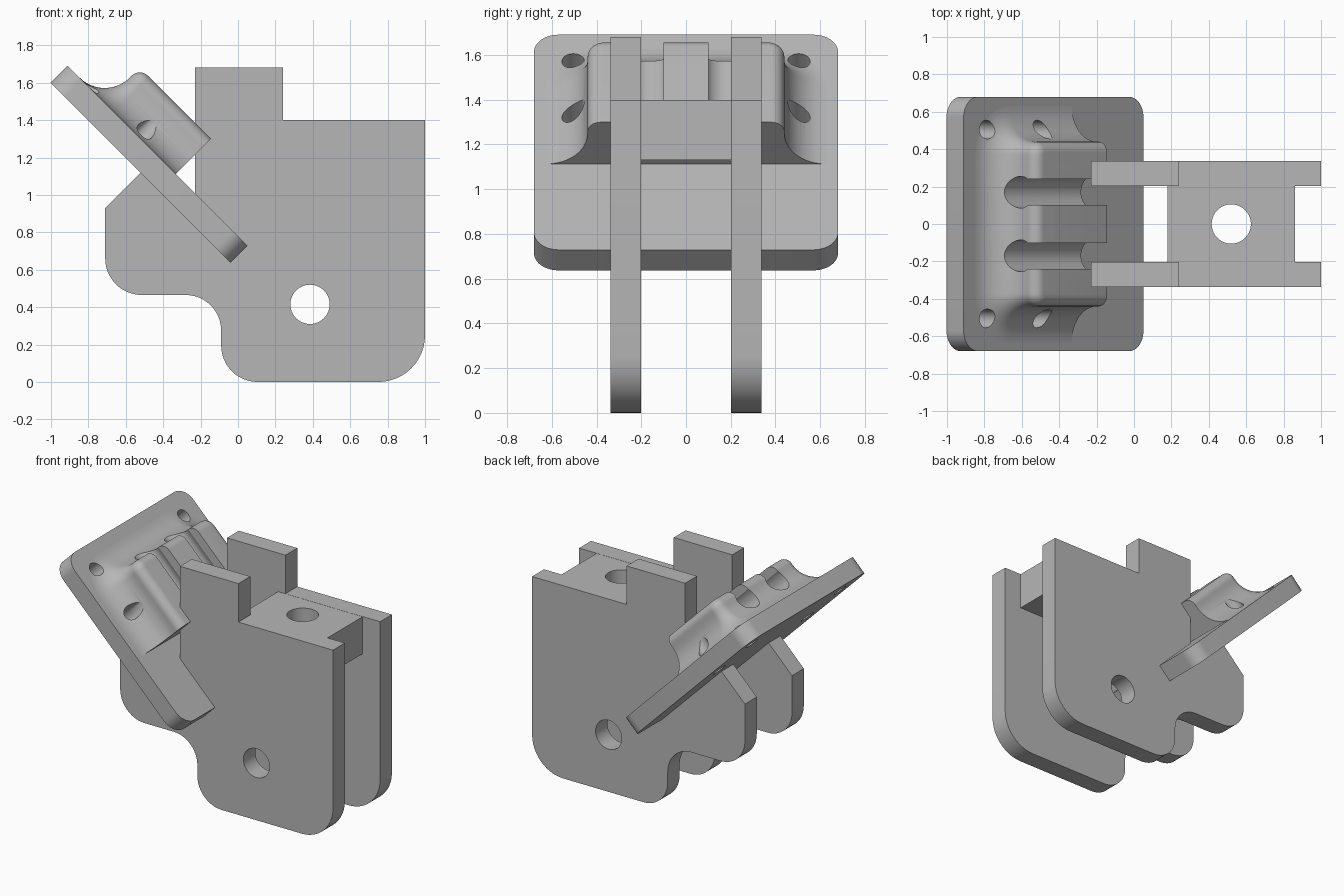
import bpy, bmesh
from math import sin, cos, radians
from mathutils import Matrix, Vector

old = bpy.data.objects.get("Cube")
if old:
    bpy.data.objects.remove(old, do_unlink=True)

grey = bpy.data.materials.new("light grey")
grey.use_nodes = True
grey.diffuse_color = (0.47, 0.47, 0.47, 1)
grey.node_tree.nodes["Principled BSDF"].inputs["Base Color"].default_value = grey.diffuse_color

# Working frames: upright side profile, tilted mounting face, and along the tilt
UPRIGHT = Matrix.Rotation(radians(90), 4, 'X')
TILT = Matrix.Translation((-0.43, 0, 1.21)) @ Matrix.Rotation(radians(45), 4, 'Y')
ALONG = TILT @ Matrix(((0, 0, 1, 0), (1, 0, 0, 0), (0, 1, 0, 0), (0, 0, 0, 1)))
FLAT = Matrix.Identity(4)


def arc(cx, cy, r, start, end, steps=12):
    angles = [radians(start + (end - start) * i / steps) for i in range(steps + 1)]
    return [(cx + r * cos(a), cy + r * sin(a)) for a in angles]


def circle(cx, cy, r):
    return arc(cx, cy, r, 0, 360, 40)[:-1]


def loft(name, rings, frame):
    """Skin a stack of matching (outline, height) rings and cap both ends."""
    bm = bmesh.new()
    loops = [[bm.verts.new(frame @ Vector((x, y, h))) for x, y in pts] for pts, h in rings]
    for low, high in zip(loops, loops[1:]):
        for i in range(len(low)):
            j = (i + 1) % len(low)
            bm.faces.new((low[i], low[j], high[j], high[i]))
    bm.faces.new(loops[0])
    bm.faces.new(loops[-1])
    bmesh.ops.recalc_face_normals(bm, faces=bm.faces)
    mesh = bpy.data.meshes.new(name)
    bm.to_mesh(mesh)
    bm.free()
    mesh.materials.append(grey)
    obj = bpy.data.objects.new(name, mesh)
    bpy.context.collection.objects.link(obj)
    return obj


def prism(name, pts, low, high, frame):
    return loft(name, [(pts, low), (pts, high)], frame)


def select(obj):
    bpy.ops.object.select_all(action='DESELECT')
    obj.select_set(True)
    bpy.context.view_layer.objects.active = obj


def cut(obj, cutter):
    cutter.hide_render = True
    mod = obj.modifiers.new("cut", 'BOOLEAN')
    mod.operation = 'DIFFERENCE'
    mod.solver = 'EXACT'
    mod.object = cutter
    select(obj)
    bpy.ops.object.modifier_apply(modifier=mod.name)
    bpy.data.objects.remove(cutter, do_unlink=True)


# Side plates with rounded feet and upright tabs
profile = ([(-0.71, 0.93), (-0.48, 1.16), (-0.23, 0.92), (-0.23, 1.68),
            (0.24, 1.68), (0.24, 1.4), (1, 1.4)]
           + arc(0.75, 0.25, 0.25, 0, -90)
           + arc(0.105, 0.195, 0.195, 270, 180)
           + arc(-0.28, 0.275, 0.19, 0, 90)
           + arc(-0.515, 0.66, 0.195, 270, 180))
parts = []
for side, y in (("right", 0.27), ("left", -0.27)):
    plate = prism(side + "_side_plate", profile, y - 0.068, y + 0.068, UPRIGHT)
    cut(plate, prism("pin_hole", circle(0.385, 0.415, 0.105), y - 0.2, y + 0.2, UPRIGHT))
    parts.append(plate)

# Cross block joining the side plates
block = prism("cross_block", [(0.18, -0.21), (0.86, -0.21), (0.86, 0.21), (0.18, 0.21)],
              1.13, 1.399, FLAT)
cut(block, prism("bolt_hole", circle(0.52, 0, 0.105), 1, 1.6, FLAT))
parts.append(block)

# Tilted mounting plate with rounded corners
e, r = 0.68, 0.11
c = e - r
outline = (arc(c, c, r, 0, 90) + arc(-c, c, r, 90, 180)
           + arc(-c, -c, r, 180, 270) + arc(c, -c, r, 270, 360))
mount = prism("mounting_plate", outline, -0.13, 0, TILT)
parts.append(mount)


# Raised boss flaring into the mounting plate on three sides
def boss_outline(offset):
    u, w, r = -0.40 - offset, 0.44 + offset, 0.07 + offset
    return ([(0.138, -w), (0.138, w)] + arc(u + r, w - r, r, 90, 180)
            + arc(u + r, r - w, r, 180, 270))


flare, crown = 0.19, 0.06
rings = [(boss_outline(flare), -0.02)]
for i in range(13):
    a = radians(7.5 * i)
    rings.append((boss_outline(flare * (1 - sin(a))), flare * (1 - cos(a))))
for i in range(9):
    a = radians(90 * i / 8)
    rings.append((boss_outline(-crown * (1 - cos(a))), 0.205 + crown * sin(a)))
boss = loft("raised_boss", rings, TILT)
parts.append(boss)

# Keyhole grooves running down the boss
for y in (-0.17, 0.17):
    groove = [(y + 0.07, 0.5)] + arc(y, 0.155, 0.085, 35, -215, 30) + [(y - 0.07, 0.5)]
    cut(boss, prism("groove", groove, -0.9, 0.4, ALONG))

# Screw holes through the mounting plate and boss flare
for u in (-0.51, -0.14):
    for y in (-0.505, 0.505):
        for body in (mount, boss):
            cut(body, prism("screw_hole", circle(u, y, 0.05), -0.3, 0.5, TILT))

for part in parts:
    select(part)
    bpy.ops.object.shade_smooth_by_angle(angle=radians(30))
